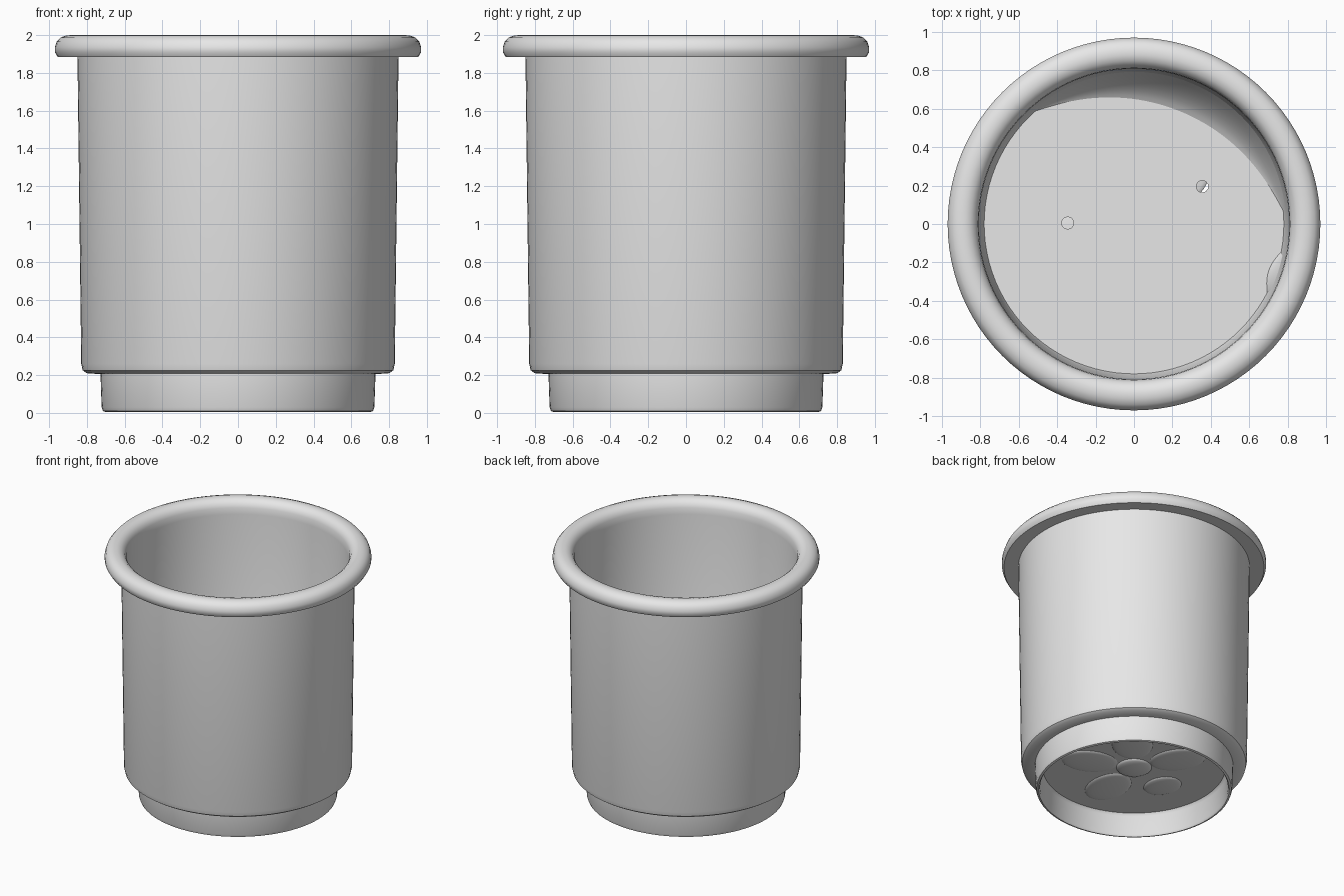
import bpy, bmesh
from math import sin, cos, pi, radians
from mathutils import Vector, Matrix

cube = bpy.data.objects.get("Cube")
if cube:
    bpy.data.objects.remove(cube, do_unlink=True)

FLOOR, UNDER = 0.25, 0.19

grey = bpy.data.materials.new("light_grey")
grey.use_nodes = True
grey.diffuse_color = (0.8, 0.8, 0.8, 1)
grey.node_tree.nodes["Principled BSDF"].inputs["Base Color"].default_value = (0.8, 0.8, 0.8, 1)


def make(name, bm):
    bmesh.ops.recalc_face_normals(bm, faces=bm.faces)
    mesh = bpy.data.meshes.new(name)
    bm.to_mesh(mesh)
    bm.free()
    mesh.materials.append(grey)
    ob = bpy.data.objects.new(name, mesh)
    bpy.context.collection.objects.link(ob)
    return ob


def activate(ob):
    bpy.ops.object.select_all(action='DESELECT')
    ob.select_set(True)
    bpy.context.view_layer.objects.active = ob


def smooth(ob):
    activate(ob)
    bpy.ops.object.shade_smooth_by_angle(angle=radians(40))


# Pot: one closed profile, from the underside centre round to the inner floor centre
profile = [(0, UNDER), (0.67, UNDER), (0.685, 0.17), (0.69, 0.02), (0.7, 0.005),
           (0.715, 0.01), (0.722, 0.03), (0.728, 0.205), (0.8, 0.21), (0.822, 0.225),
           (0.83, 0.26), (0.85, 1.89), (0.955, 1.885), (0.97, 1.91), (0.97, 1.935),
           (0.96, 1.965), (0.94, 1.987), (0.91, 1.998), (0.88, 2.0), (0.85, 1.992),
           (0.825, 1.97), (0.812, 1.94), (0.808, 1.89), (0.79, 0.28), (0.78, FLOOR), (0, FLOOR)]
bm = bmesh.new()
verts = [bm.verts.new((r, 0, z)) for r, z in profile]
edges = [bm.edges.new(pair) for pair in zip(verts, verts[1:])]
bmesh.ops.spin(bm, geom=verts + edges, cent=(0, 0, 0), axis=(0, 0, 1),
               angle=2 * pi, steps=96, use_merge=True)
bmesh.ops.remove_doubles(bm, verts=bm.verts, dist=0.0005)
pot = make("pot", bm)

# Drain holes through the floor
for x, y in [(0.355, 0.195), (-0.345, 0.005)]:
    bm = bmesh.new()
    bmesh.ops.create_cone(bm, cap_ends=True, segments=10, radius1=0.032, radius2=0.032,
                          depth=0.4, matrix=Matrix.Translation((x, y, 0.22)))
    cutter = make("hole_cutter", bm)
    cutter.hide_render = True
    mod = pot.modifiers.new("drain_hole", 'BOOLEAN')
    mod.operation = 'DIFFERENCE'
    mod.solver = 'EXACT'
    mod.object = cutter
    activate(pot)
    bpy.ops.object.modifier_apply(modifier=mod.name)
    bpy.data.objects.remove(cutter, do_unlink=True)
smooth(pot)


# Uneven fillets where the floor runs up into the inner wall
def fillet(name, start, end, reach, height, steps):
    bm = bmesh.new()
    rows = []
    for i in range(steps + 1):
        t = i / steps
        size = max(sin(pi * t), 0) ** 0.7
        a = radians(start + (end - start) * t)
        row = []
        for j in range(7):
            u = j / 6
            r = 0.8 - reach * size * (1 - u)
            z = FLOOR - 0.005 + height * size * (0.35 * u + 0.65 * u * u)
            row.append(bm.verts.new((r * cos(a), r * sin(a), z)))
        rows.append(row)
    for low, high in zip(rows, rows[1:]):
        for j in range(6):
            bm.faces.new((low[j], high[j], high[j + 1], low[j + 1]))
    ob = make(name, bm)
    if ob.data.polygons[len(ob.data.polygons) // 2].normal.z < 0:
        ob.data.flip_normals()
    smooth(ob)


fillet("floor_fillet", 2, 134, 0.175, 0.22, 40)
fillet("small_floor_fillet", -29, -9, 0.065, 0.1, 12)


# Flower relief under the floor: five petals round a centre button
def bump(name, dist, angle, size):
    bm = bmesh.new()
    bmesh.ops.create_uvsphere(bm, u_segments=32, v_segments=12, radius=1)
    matrix = (Matrix.Rotation(angle, 4, 'Z') @ Matrix.Translation((dist, 0, UNDER))
              @ Matrix.Diagonal(Vector((*size, 1))))
    bmesh.ops.transform(bm, matrix=matrix, verts=bm.verts)
    smooth(make(name, bm))


bump("flower_centre", 0, 0, (0.13, 0.13, 0.025))
for k in range(5):
    angle = radians(120 + 72 * k)
    # The petal lying over a drain hole stops short of it
    over_hole = abs(cos(angle) + 1) < 0.05
    bump("flower_petal", 0.34, angle, (0.12 if over_hole else 0.21, 0.15, 0.018))
